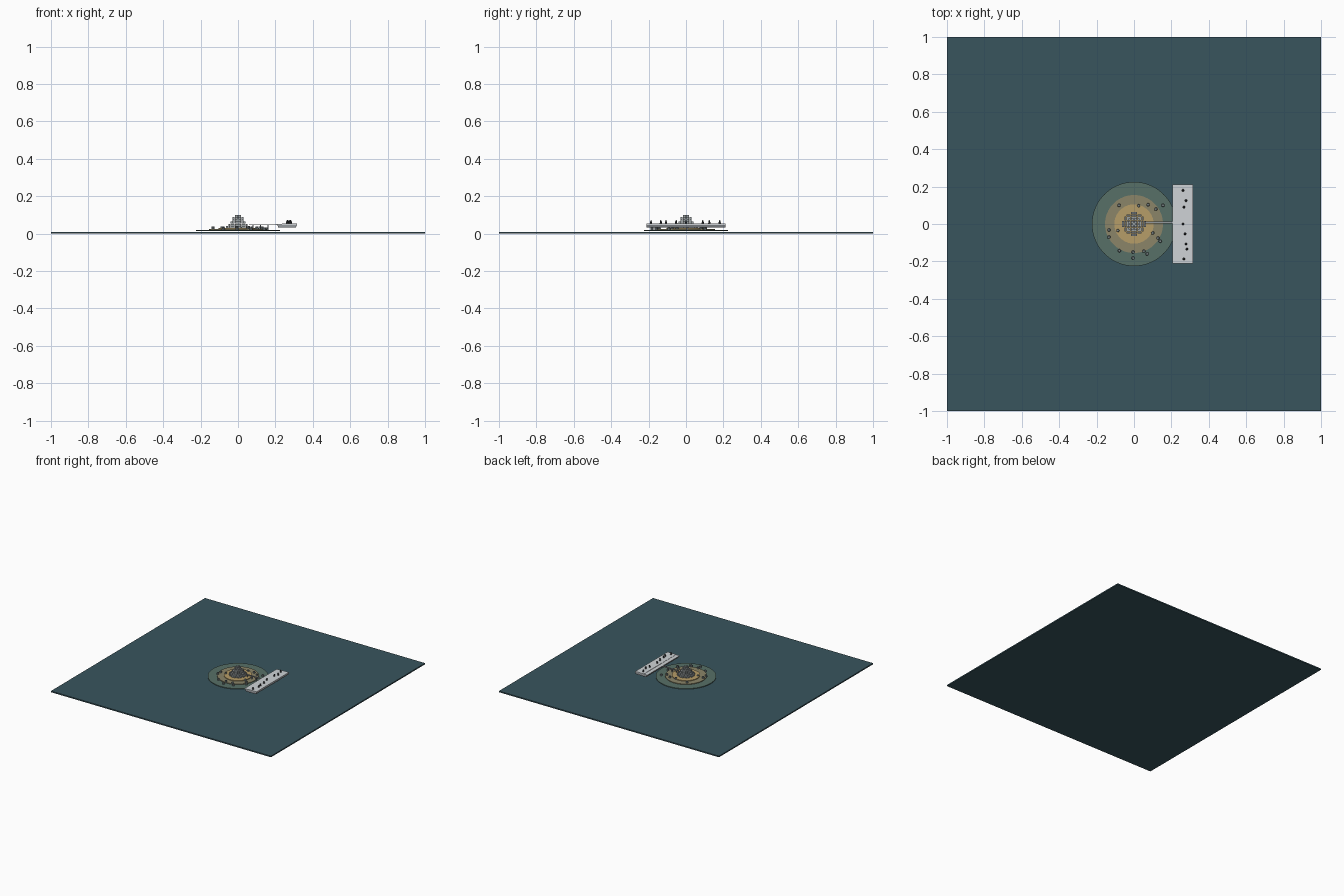
import bpy, bmesh
from mathutils import Matrix, Vector

if "Cube" in bpy.data.objects:
    bpy.data.objects.remove(bpy.data.objects["Cube"])


def mat(name, r, g, b):
    m = bpy.data.materials.new(name)
    m.diffuse_color = (r, g, b, 1)
    m.use_nodes = True
    m.node_tree.nodes["Principled BSDF"].inputs["Base Color"].default_value = m.diffuse_color
    return m


SEA = mat("deep_water", 0.04, 0.09, 0.11)
SHALLOW = mat("shallow_water", 0.095, 0.16, 0.135)
WET = mat("wet_sand", 0.26, 0.235, 0.14)
SAND = mat("dry_sand", 0.47, 0.34, 0.14)
STONE = mat("stone", 0.33, 0.36, 0.37)
WHITE = mat("pale_deck", 0.62, 0.65, 0.67)
HULL = mat("hull_grey", 0.3, 0.32, 0.34)
DARK = mat("dark_figure", 0.04, 0.045, 0.05)
ROCK = mat("rock", 0.2, 0.24, 0.25)


def finish(name, bm, material):
    me = bpy.data.meshes.new(name)
    bm.to_mesh(me)
    bm.free()
    ob = bpy.data.objects.new(name, me)
    bpy.context.collection.objects.link(ob)
    me.materials.append(material)
    return ob


def add_box(bm, lo, hi):
    lo, hi = Vector(lo), Vector(hi)
    bmesh.ops.create_cube(bm, size=1, matrix=Matrix.Translation((lo + hi) / 2)
                          @ Matrix.Diagonal((*(hi - lo), 1)))


def add_cone(bm, x, y, z0, z1, r1, r2, n):
    bmesh.ops.create_cone(bm, cap_ends=True, segments=n, radius1=r1, radius2=r2,
                          depth=z1 - z0, matrix=Matrix.Translation((x, y, (z0 + z1) / 2)))


def box(name, lo, hi, material):
    bm = bmesh.new()
    add_box(bm, lo, hi)
    return finish(name, bm, material)


# Sea and the three round terraces of the island
box("sea", (-1, -1, 0), (1, 1, 0.01), SEA)
for name, r, z0, z1, m in (("shallows", 0.225, 0.015, 0.02, SHALLOW),
                           ("wet_beach", 0.155, 0.02, 0.025, WET),
                           ("dry_beach", 0.105, 0.025, 0.03, SAND)):
    bm = bmesh.new()
    add_cone(bm, 0, 0, z0, z1, r, r, 64)
    finish(name, bm, m)

# Stepped mound of stone blocks
bm = bmesh.new()
pitch, gap = 0.0117, 0.0006
for layer, radius in enumerate((5.2, 4.4, 3.6, 2.9, 2.0, 1.3)):
    z = 0.03 + layer * pitch
    for i in range(-5, 6):
        for j in range(-5, 6):
            if i * i + j * j <= radius * radius:
                x, y, h = i * pitch, j * pitch, pitch / 2 - gap
                add_box(bm, (x - h, y - h, z), (x + h, y + h, z + pitch - gap))
finish("stone_mound", bm, STONE)

# Rocks and small figures scattered over the terraces
bm = bmesh.new()
for x, y in ((-0.08, 0.1), (0.025, 0.097), (0.075, 0.103), (0.117, 0.08), (0.155, 0.1),
             (-0.134, -0.032), (-0.134, -0.07), (-0.086, -0.035), (-0.078, -0.143),
             (-0.005, -0.15), (-0.005, -0.182), (0.053, -0.145), (0.07, -0.16),
             (0.14, -0.092), (0.1, -0.048), (0.128, -0.075)):
    d = (x * x + y * y) ** 0.5
    z = 0.02 if d > 0.155 else 0.025
    add_cone(bm, x, y, z, z + 0.014, 0.009, 0.007, 8)
finish("scattered_rocks", bm, ROCK)

# Gangway from the island to the long platform
box("gangway", (0.06, 0.002, 0.046), (0.21, 0.014, 0.05), HULL)
bm = bmesh.new()
for x in (0.08, 0.12, 0.16):
    add_box(bm, (x - 0.003, 0.004, 0.02), (x + 0.003, 0.012, 0.046))
finish("gangway_posts", bm, HULL)

# Long platform: tapered hull under a flat deck, with a front ledge
bm = bmesh.new()
add_box(bm, (0.21, -0.21, 0.032), (0.315, 0.21, 0.046))
for v in bm.verts:
    if v.co.z < 0.04:
        v.co.x += 0.006 if v.co.x < 0.26 else -0.006
finish("platform_hull", bm, HULL)
box("platform_deck", (0.236, -0.21, 0.046), (0.315, 0.21, 0.053), WHITE)
box("platform_ledge", (0.205, -0.21, 0.046), (0.236, 0.21, 0.051), WHITE)

# People standing on the platform
bm = bmesh.new()
for x, y in ((0.262, 0.18), (0.278, 0.125), (0.267, 0.09), (0.262, 0), (0.273, -0.053),
             (0.278, -0.107), (0.283, -0.134), (0.267, -0.187)):
    add_cone(bm, x, y, 0.053, 0.066, 0.007, 0.004, 8)
    bmesh.ops.create_icosphere(bm, subdivisions=1, radius=0.0045,
                               matrix=Matrix.Translation((x, y, 0.068)))
finish("deck_figures", bm, DARK)
